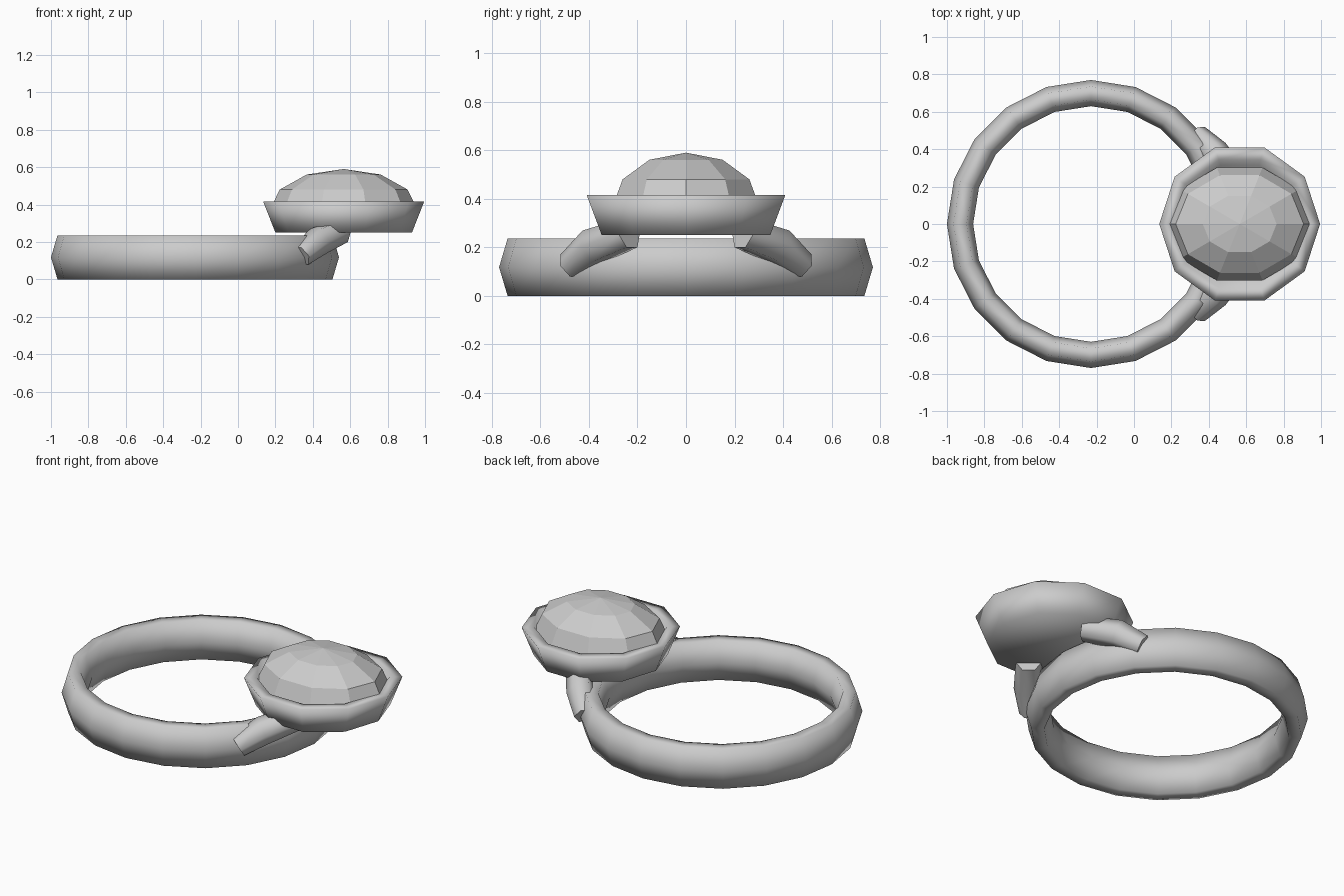
import bpy, bmesh, math
from mathutils import Vector

if "Cube" in bpy.data.objects:
    bpy.data.objects.remove(bpy.data.objects["Cube"])

metal = bpy.data.materials.new("light grey")
metal.diffuse_color = (0.6, 0.6, 0.6, 1)
metal.use_nodes = True
metal.node_tree.nodes["Principled BSDF"].inputs["Base Color"].default_value = metal.diffuse_color


def finish(name, bm, smooth):
    bmesh.ops.recalc_face_normals(bm, faces=bm.faces)
    for f in bm.faces:
        f.smooth = smooth
    me = bpy.data.meshes.new(name)
    bm.to_mesh(me)
    bm.free()
    ob = bpy.data.objects.new(name, me)
    bpy.context.collection.objects.link(ob)
    me.materials.append(metal)
    return ob


def skin(bm, loops, closed):
    """Bridge successive vertex loops with quads."""
    n = len(loops[0])
    pairs = list(zip(loops, loops[1:]))
    if closed:
        pairs.append((loops[-1], loops[0]))
    for a, b in pairs:
        for i in range(n):
            j = (i + 1) % n
            bm.faces.new((a[i], a[j], b[j], b[i]))


def circle(bm, cx, rx, ry, z, n):
    return [bm.verts.new((cx + rx * math.cos(math.tau * i / n),
                          ry * math.sin(math.tau * i / n), z)) for i in range(n)]


# Finger band: hexagonal section, 20 sides
bm = bmesh.new()
loops = []
for k in range(6):
    a = math.tau * k / 6
    r = 0.70 + 0.07 * math.cos(a)
    loops.append(circle(bm, -0.23, r, r, 0.118 + 0.136 * math.sin(a), 20))
skin(bm, loops, True)
finish("band", bm, True)

# Bezel cup: ten sides, closed underneath
CX = 0.565
bm = bmesh.new()
loops = [circle(bm, CX, r, r, z, 10) for r, z in
         ((0.365, 0.25), (0.43, 0.415), (0.36, 0.415), (0.33, 0.33))]
skin(bm, loops, False)
bm.faces.new(loops[0])
bm.faces.new(loops[-1])
finish("bezel", bm, True)

# Faceted stone: upper half of a flattened ten-sided sphere
bm = bmesh.new()
loops = []
for deg in (90, 60, 30):
    a = math.radians(deg)
    loops.append(circle(bm, CX, 0.395 * math.sin(a), 0.317 * math.sin(a),
                        0.37 + 0.22 * math.cos(a), 10))
skin(bm, loops, False)
bm.faces.new(loops[0])
tip = bm.verts.new((CX, 0, 0.59))
for i in range(10):
    bm.faces.new((loops[-1][i], loops[-1][(i + 1) % 10], tip))
finish("stone", bm, False)

# Shoulders: tapered six-sided bars joining band and bezel
path = [((0.335, 0.475, 0.125), 0.062), ((0.43, 0.38, 0.205), 0.08),
        ((0.55, 0.235, 0.258), 0.07)]
for name, s in (("front_shoulder", -1), ("back_shoulder", 1)):
    bm = bmesh.new()
    pts = [Vector((p[0], s * p[1], p[2])) for p, r in path]
    loops = []
    for i, (p, r) in enumerate(path):
        t = (pts[min(i + 1, 2)] - pts[max(i - 1, 0)]).normalized()
        side = t.cross(Vector((0, 0, 1))).normalized()
        up = side.cross(t)
        loops.append([bm.verts.new(pts[i] + r * (side * math.cos(math.tau * k / 6)
                                                 + up * math.sin(math.tau * k / 6)))
                      for k in range(6)])
    skin(bm, loops, False)
    caps = [bm.faces.new(loops[0]), bm.faces.new(loops[-1])]
    ob = finish(name, bm, True)
    bpy.context.view_layer.objects.active = ob
    ob.select_set(True)
    bpy.ops.object.shade_smooth_by_angle(angle=math.radians(62))
    ob.select_set(False)
